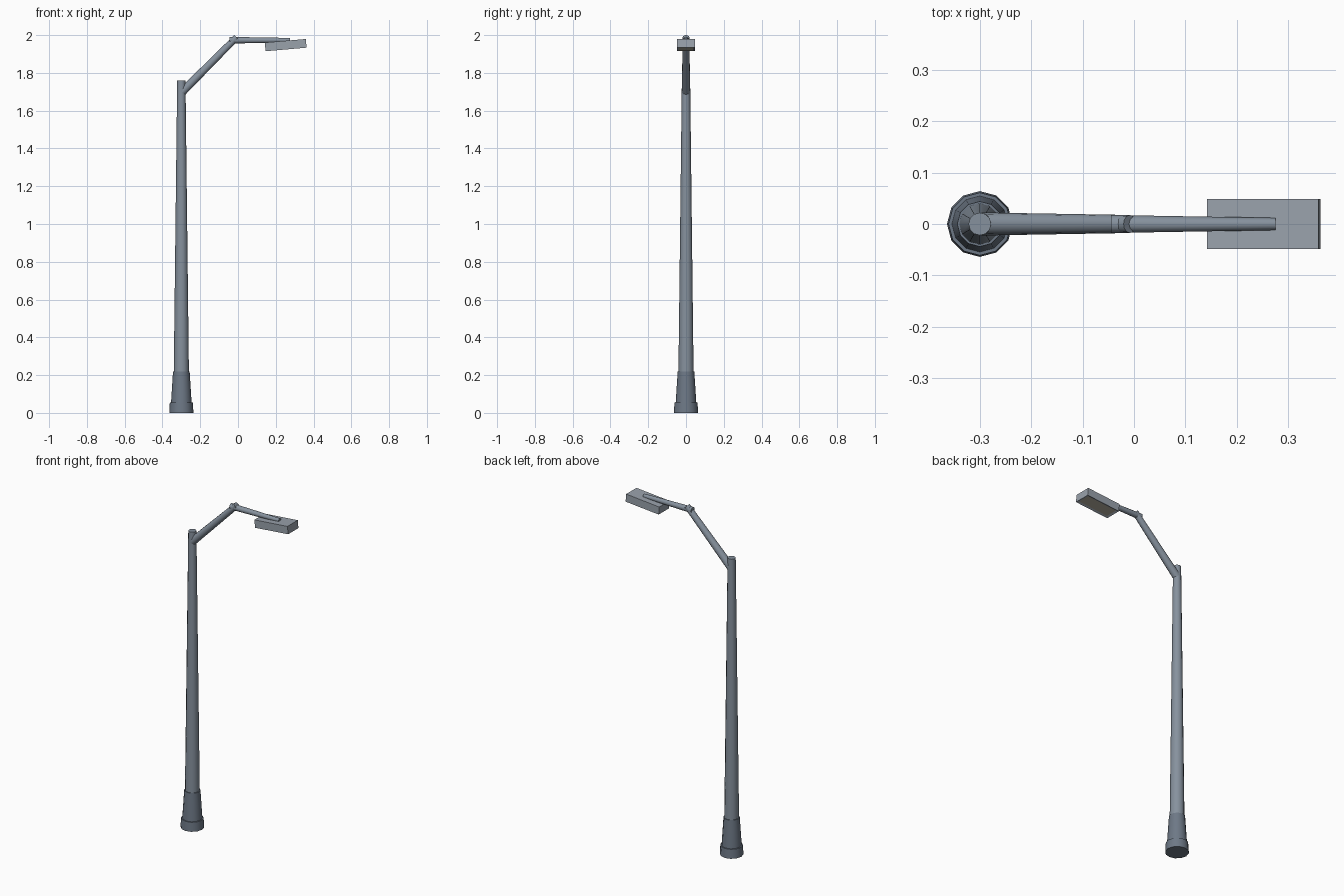
import bpy, bmesh, math
from mathutils import Vector, Matrix

if "Cube" in bpy.data.objects:
    bpy.data.objects.remove(bpy.data.objects["Cube"])


def material(name, rgb):
    mat = bpy.data.materials.new(name)
    mat.diffuse_color = (*rgb, 1)
    mat.use_nodes = True
    mat.node_tree.nodes["Principled BSDF"].inputs["Base Color"].default_value = mat.diffuse_color
    return mat


STEEL = material("steel", (0.24, 0.285, 0.34))
DARK = material("dark_steel", (0.155, 0.19, 0.24))
HOUSING = material("housing", (0.32, 0.36, 0.41))
LENS = material("lens", (0.50, 0.47, 0.38))


def add_object(name, bm, *mats):
    bmesh.ops.recalc_face_normals(bm, faces=bm.faces)
    me = bpy.data.meshes.new(name)
    bm.to_mesh(me)
    bm.free()
    for m in mats:
        me.materials.append(m)
    ob = bpy.data.objects.new(name, me)
    bpy.context.collection.objects.link(ob)
    return ob


def tube(name, a, b, r1, r2, mat, sides=12):
    """Closed tapered tube from a to b, round-shaded with crisp ends."""
    a, b = Vector(a), Vector(b)
    d = b - a
    rot = d.to_track_quat('Z', 'Y').to_matrix().to_4x4()
    bm = bmesh.new()
    bmesh.ops.create_cone(bm, cap_ends=True, segments=sides, radius1=r1,
                          radius2=r2, depth=d.length,
                          matrix=Matrix.Translation((a + b) / 2) @ rot)
    ob = add_object(name, bm, mat)
    bpy.ops.object.select_all(action='DESELECT')
    ob.select_set(True)
    bpy.context.view_layer.objects.active = ob
    bpy.ops.object.shade_smooth_by_angle(angle=math.radians(40))
    return ob


X = -0.30

# Stepped base and tapered pole
tube("base_plinth", (X, 0, 0), (X, 0, 0.055), 0.064, 0.061, DARK)
tube("base_sleeve", (X, 0, 0.03), (X, 0, 0.22), 0.056, 0.044, DARK)
tube("pole", (X, 0, 0.05), (X, 0, 1.76), 0.042, 0.022, STEEL)

# Rising arm and level arm
tube("rising_arm", (X, 0, 1.695), (-0.008, 0, 1.988), 0.0225, 0.0175, STEEL)
tube("level_arm", (-0.045, 0, 1.973), (0.275, 0, 1.973), 0.0175, 0.012, STEEL)

# Tilted lamp head, with the lens slightly recessed in its underside
bm = bmesh.new()
bmesh.ops.create_cube(bm, size=1, matrix=Matrix.Diagonal((0.218, 0.097, 0.046, 1)))
bm.normal_update()
under = [f for f in bm.faces if f.normal.z < -0.9]
bmesh.ops.inset_region(bm, faces=under, thickness=0.016)
bmesh.ops.translate(bm, verts=under[0].verts, vec=(0, 0, 0.004))
under[0].material_index = 1
head = add_object("lamp_head", bm, HOUSING, LENS)
head.location = (0.2525, 0, 1.947)
head.rotation_euler.y = -math.radians(5)
